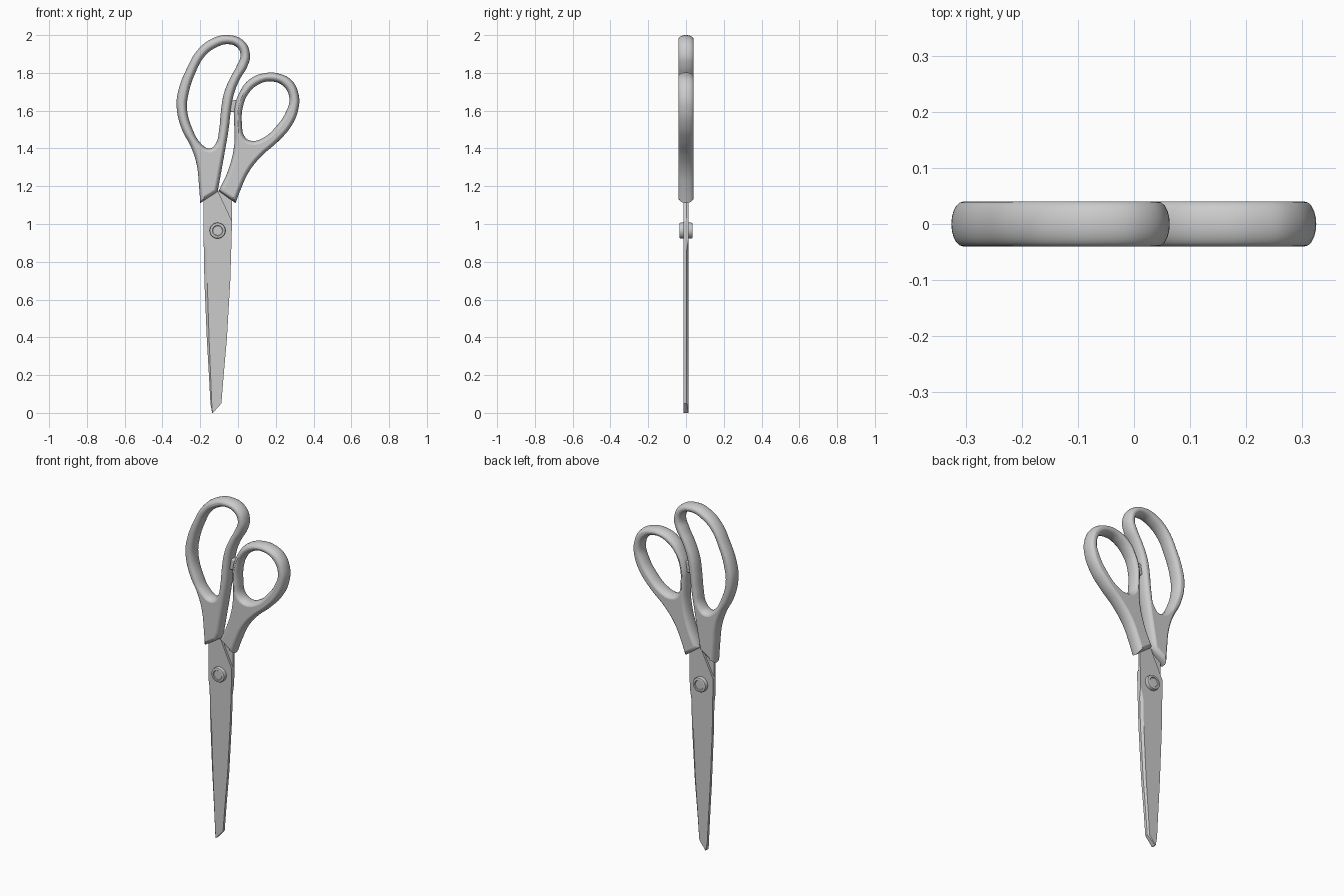
import bpy, bmesh
from math import pi

if "Cube" in bpy.data.objects:
    bpy.data.objects.remove(bpy.data.objects["Cube"])


def smooth(obj, angle=0.6):
    bpy.ops.object.select_all(action='DESELECT')
    obj.select_set(True)
    bpy.context.view_layer.objects.active = obj
    if obj.type == 'CURVE':
        bpy.ops.object.convert(target='MESH')
    bpy.ops.object.shade_smooth_by_angle(angle=angle)


def handle(name, outer, hole, corners):
    """Filled outline with a finger hole and elliptical rounded rim."""
    cu = bpy.data.curves.new(name, 'CURVE')
    cu.dimensions = '2D'
    cu.fill_mode = 'BOTH'
    cu.resolution_u = 5
    cu.bevel_depth = 0.021
    cu.offset = -0.021
    cu.bevel_resolution = 4
    for pts, sharp in ((outer, corners), (hole, ())):
        sp = cu.splines.new('BEZIER')
        sp.bezier_points.add(len(pts) - 1)
        sp.use_cyclic_u = True
        for i, (p, (x, z)) in enumerate(zip(sp.bezier_points, pts)):
            p.co = (x, z, 0)
            kind = 'VECTOR' if i in sharp else 'AUTO'
            p.handle_left_type = p.handle_right_type = kind
    obj = bpy.data.objects.new(name, cu)
    bpy.context.collection.objects.link(obj)
    obj.rotation_euler.x = pi / 2
    obj.scale.z = 0.04 / 0.021
    smooth(obj)


def blade(name, rows, side):
    """Loft of sections; side -1 = front blade, edge on the left; +1 = back."""
    bm = bmesh.new()
    rings = []
    for z, left, right, w in rows:
        edge, outer = (left, right) if side < 0 else (right, left)
        crease = edge - side * w
        thin = 0.013 if w < 0.003 else 0.003
        sec = [(outer, 0), (outer, 0.013 * side), (crease, 0.013 * side),
               (edge, thin * side), (edge, 0)]
        rings.append([bm.verts.new((x, y, z)) for x, y in sec])
    for a, b in zip(rings, rings[1:]):
        for i in range(5):
            j = (i + 1) % 5
            bm.faces.new((a[i], a[j], b[j], b[i]))
    bm.faces.new(rings[0])
    bm.faces.new(rings[-1])
    bmesh.ops.recalc_face_normals(bm, faces=bm.faces)
    me = bpy.data.meshes.new(name)
    bm.to_mesh(me)
    bm.free()
    obj = bpy.data.objects.new(name, me)
    bpy.context.collection.objects.link(obj)
    smooth(obj, 0.15)


# Handles
handle("large_handle",
       [(-.20, 1.11), (-.207, 1.21), (-.22, 1.32), (-.25, 1.41), (-.297, 1.50),
        (-.325, 1.62), (-.315, 1.71), (-.27, 1.825), (-.215, 1.92), (-.14, 1.98),
        (-.055, 2.0), (.03, 1.97), (.063, 1.90), (.05, 1.835), (.012, 1.77),
        (-.018, 1.70), (-.035, 1.62), (-.05, 1.5), (-.072, 1.37), (-.108, 1.17)],
       [(-.15, 1.40), (-.195, 1.425), (-.24, 1.5), (-.27, 1.61), (-.262, 1.69),
        (-.23, 1.79), (-.175, 1.89), (-.115, 1.935), (-.055, 1.952), (-.005, 1.935),
        (.013, 1.895), (-.008, 1.835), (-.043, 1.77), (-.075, 1.69), (-.09, 1.6),
        (-.1, 1.5), (-.118, 1.425)], (0, 19))
handle("small_handle",
       [(-.013, 1.11), (.015, 1.185), (.06, 1.28), (.125, 1.36), (.21, 1.435),
        (.28, 1.515), (.32, 1.61), (.32, 1.69), (.285, 1.76), (.23, 1.792),
        (.15, 1.80), (.06, 1.765), (.005, 1.69), (-.02, 1.61), (-.02, 1.53),
        (-.02, 1.42), (-.05, 1.29), (-.102, 1.175)],
       [(.075, 1.44), (.037, 1.46), (.021, 1.53), (.026, 1.62), (.055, 1.69),
        (.115, 1.742), (.175, 1.755), (.24, 1.73), (.272, 1.665), (.252, 1.59),
        (.205, 1.52), (.14, 1.46)], (0, 17))

# Blades
body = [(0, -.137, -.133, .002), (.05, -.146, -.088, .007), (.2, -.154, -.076, .009),
        (.39, -.165, -.059, .012), (.7, -.178, -.041, .015), (.86, -.181, -.036, .016),
        (.92, -.182, -.034, .002), (1.015, -.182, -.032, .001)]
blade("front_blade", body + [(1.17, -.182, -.104, .001), (1.25, -.17, -.125, .001)], -1)
blade("back_blade", body + [(1.17, -.106, -.030, .001), (1.25, -.06, 0, .001)], 1)

# Pivot screw with a recessed ring on both heads
bm = bmesh.new()
bmesh.ops.create_cone(bm, cap_ends=True, segments=40, radius1=.042, radius2=.042, depth=.07)
caps = [f for f in bm.faces if len(f.verts) > 4]
rims = [e for f in caps for e in f.edges]
bmesh.ops.bevel(bm, geom=rims, offset=.006, segments=2, affect='EDGES', profile=.5)
caps = [f for f in bm.faces if len(f.verts) > 4]
bmesh.ops.inset_individual(bm, faces=caps, thickness=.008)
bmesh.ops.inset_individual(bm, faces=caps, thickness=.003, depth=-.004)
me = bpy.data.meshes.new("pivot_screw")
bm.to_mesh(me)
bm.free()
screw = bpy.data.objects.new("pivot_screw", me)
bpy.context.collection.objects.link(screw)
screw.location = (-.108, 0, .965)
screw.rotation_euler.x = pi / 2
smooth(screw)

# Stop pad between the handles
bpy.ops.mesh.primitive_cube_add(size=1, location=(-.028, 0, 1.625))
pad = bpy.context.object
pad.name = "stop_pad"
pad.scale = (.034, .034, .065)
pad.rotation_euler.y = .12
bpy.ops.object.transform_apply(location=False, rotation=False, scale=True)
bev = pad.modifiers.new("round", 'BEVEL')
bev.width = .006
bev.segments = 2
smooth(pad)
